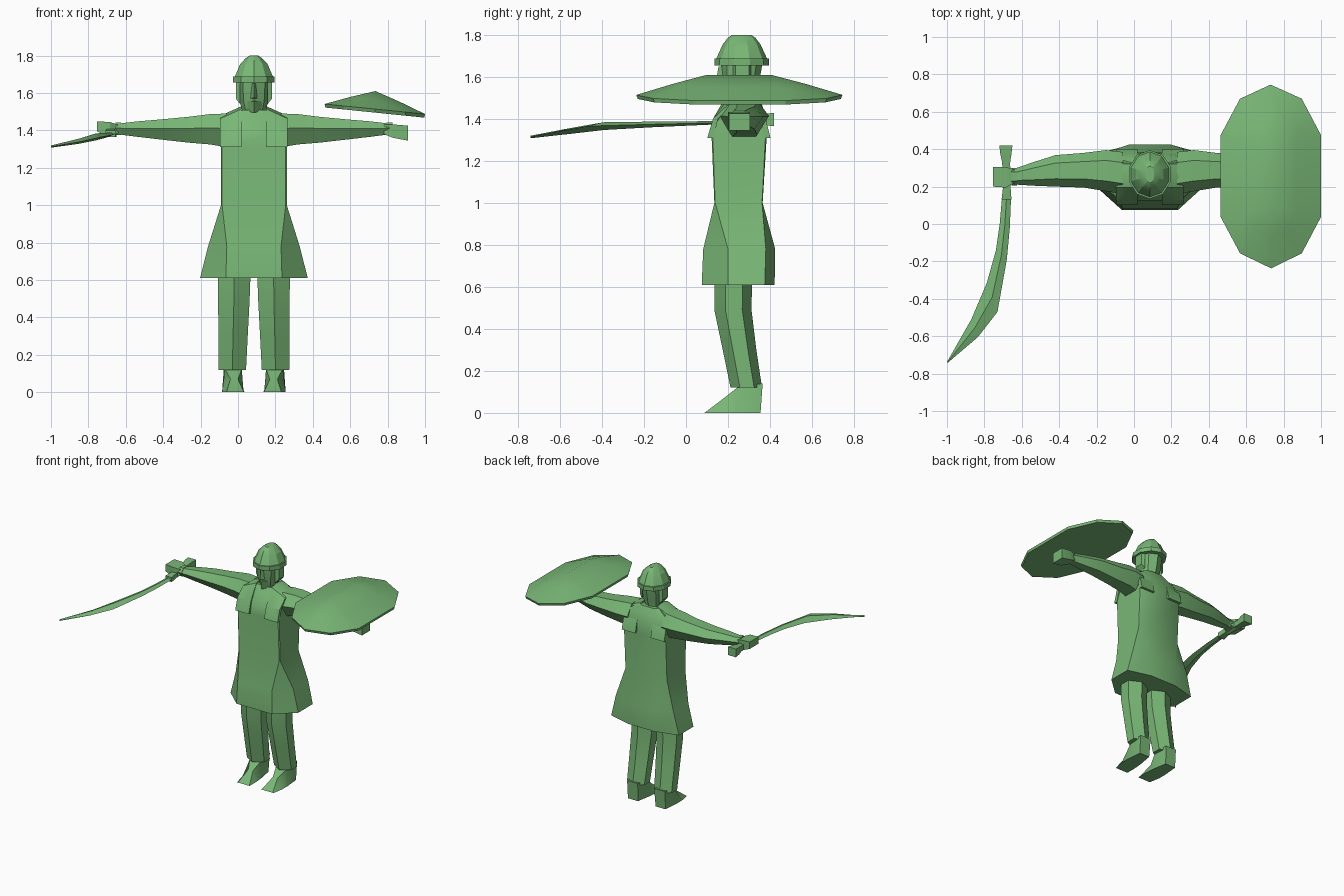
import bpy, bmesh, math
from mathutils import Vector

CX, CY = 0.085, 0.265   # body centre line, head centre depth

green = bpy.data.materials.new("green")
green.diffuse_color = (0.19, 0.47, 0.18, 1)


def loft(name, rings, mirror=False, angle=35):
    """Skin a list of equal-length point rings, cap both ends."""
    bm = bmesh.new()
    rows = []
    for ring in rings:
        rows.append([bm.verts.new((2 * CX - x if mirror else x, y, z)) for x, y, z in ring])
    n = len(rows[0])
    for a, b in zip(rows, rows[1:]):
        for i in range(n):
            j = (i + 1) % n
            bm.faces.new((a[i], a[j], b[j], b[i]))
    bm.faces.new(rows[0])
    bm.faces.new(rows[-1])
    bmesh.ops.remove_doubles(bm, verts=bm.verts, dist=0.0005)
    bmesh.ops.recalc_face_normals(bm, faces=bm.faces)
    me = bpy.data.meshes.new(name)
    bm.to_mesh(me)
    bm.free()
    me.materials.append(green)
    ob = bpy.data.objects.new(name, me)
    bpy.context.collection.objects.link(ob)
    bpy.ops.object.select_all(action='DESELECT')
    bpy.context.view_layer.objects.active = ob
    ob.select_set(True)
    bpy.ops.object.shade_smooth_by_angle(angle=math.radians(angle))
    return ob


def both(name, rings, angle=35):
    loft("left_" + name, rings, False, angle)
    loft("right_" + name, rings, True, angle)


def octagon(z, hx, hx_front, hx_back, y0, y1, y2, y3):
    """Chamfered box outline: front edge y0, side edges y1..y2, back edge y3."""
    right = [(hx_front, y0), (hx, y1), (hx, y2), (hx_back, y3)]
    pts = right + [(-x, y) for x, y in reversed(right)]
    return [(CX + x, y, z) for x, y in pts]


def oval(z, rx, ry, n=10, y=CY):
    return [(CX + rx * math.sin(2 * math.pi * i / n),
             y - ry * math.cos(2 * math.pi * i / n), z) for i in range(n)]


# Tunic: flared skirt, narrow waist, chest and sloping shoulders
loft("tunic", [
    octagon(0.61, 0.288, 0.150, 0.110, 0.075, 0.20, 0.375, 0.422),
    octagon(0.78, 0.245, 0.145, 0.110, 0.082, 0.20, 0.380, 0.425),
    octagon(1.00, 0.176, 0.170, 0.170, 0.135, 0.139, 0.362, 0.365),
    octagon(1.31, 0.177, 0.170, 0.170, 0.122, 0.128, 0.378, 0.384),
    octagon(1.39, 0.170, 0.150, 0.150, 0.135, 0.150, 0.365, 0.380),
    octagon(1.46, 0.160, 0.100, 0.100, 0.170, 0.195, 0.345, 0.365),
    octagon(1.51, 0.085, 0.050, 0.050, 0.195, 0.215, 0.325, 0.345),
])

# Shoulder straps: bands running from chest over the shoulder to the back
band = [(0.102, 1.31, 0), (0.128, 1.40, 0), (0.195, 1.475, 1), (0.25, 1.49, 1),
        (0.32, 1.48, 1), (0.380, 1.40, 0), (0.402, 1.31, 0)]


def strap_ring(x, rise):
    outer = [(x, y, z + rise * k) for y, z, k in band]
    inner = [(x, CY - 0.015 + (y - CY + 0.015) * 0.8, z - 0.02 * k) for y, z, k in reversed(band)]
    return outer + inner


both("shoulder_strap", [strap_ring(-0.095, -0.012), strap_ring(-0.035, 0.015),
                        strap_ring(0.02, 0.04)], 25)


# Arms: six-sided tapered sleeves held straight out
def arm_ring(x, y0, y1, z0, z1):
    yc, zc = (y0 + y1) / 2, (z0 + z1) / 2
    ry, rz = (y1 - y0) / 2, (z1 - z0) / 2
    return [(x, yc + ry * a, zc + rz * b) for a, b in
            [(-1, 0.1), (-0.5, 1), (0.5, 1), (1, 0.1), (0.5, -1), (-0.5, -1)]]


both("arm", [
    arm_ring(-0.06, 0.16, 0.385, 1.31, 1.490),
    arm_ring(-0.15, 0.175, 0.395, 1.325, 1.487),
    arm_ring(-0.27, 0.195, 0.38, 1.335, 1.472),
    arm_ring(-0.42, 0.20, 0.368, 1.352, 1.458),
    arm_ring(-0.54, 0.205, 0.33, 1.366, 1.448),
    arm_ring(-0.65, 0.212, 0.292, 1.38, 1.435),
])
both("cuff", [arm_ring(x, 0.207, 0.30, 1.376, 1.442) for x in (-0.625, -0.655)], 20)


# Hands: fists as tapered blocks
def block(x, y0, y1, z0, z1):
    return [(x, y0, z0), (x, y1, z0), (x, y1, z1), (x, y0, z1)]


loft("sword_hand", [block(-0.64, 0.22, 0.29, 1.385, 1.43),
                    block(-0.685, 0.195, 0.305, 1.365, 1.445),
                    block(-0.755, 0.20, 0.305, 1.395, 1.448)], angle=20)
loft("shield_hand", [block(-0.61, 0.22, 0.29, 1.38, 1.43),
                     block(-0.66, 0.20, 0.305, 1.36, 1.432),
                     block(-0.74, 0.205, 0.305, 1.345, 1.425)], mirror=True, angle=20)


# Curved sword: grip, guard and blade running forward along -y
def section(x0, x1, y0, y1, z0, z1):
    xm, ym = (x0 + x1) / 2, (y0 + y1) / 2
    return [(x0, y0, (z0 + z1) / 2), (xm, ym, z1), (x1, y1, (z0 + z1) / 2), (xm, ym, z0)]


def slab(y, x0, x1, z0, z1):
    return [(x0, y, z0), (x1, y, z0), (x1, y, z1), (x0, y, z1)]


loft("sword_grip", [slab(0.42, -0.72, -0.65, 1.365, 1.428),
                    slab(0.375, -0.715, -0.655, 1.37, 1.425),
                    slab(0.33, -0.705, -0.662, 1.375, 1.415),
                    slab(0.20, -0.70, -0.66, 1.372, 1.408),
                    slab(0.13, -0.708, -0.655, 1.365, 1.40)], angle=20)
loft("sword_blade", [
    section(-0.705, -0.657, 0.15, 0.15, 1.374, 1.390),
    section(-0.718, -0.664, 0.00, -0.02, 1.367, 1.388),
    section(-0.738, -0.680, -0.14, -0.19, 1.360, 1.387),
    section(-0.787, -0.730, -0.315, -0.47, 1.347, 1.384),
    section(-0.870, -0.835, -0.51, -0.605, 1.328, 1.355),
    section(-1.000, -0.996, -0.738, -0.742, 1.308, 1.320),
], angle=20)

# Shield: ten-sided tilted disc rising to a short ridge
rim = [(0.73, 0.745), (0.897, 0.67), (1.0, 0.475), (1.0, 0.038), (0.897, -0.157),
       (0.733, -0.237), (0.567, -0.157), (0.463, 0.038), (0.463, 0.475), (0.567, 0.67)]


def tilt(x, base):
    return base - (x - 0.463) * 0.1


ridge = [(0.735, 0.405 if y > 0.25 else 0.10, 1.61) for x, y in rim]
loft("shield", [[(0.73 + (x - 0.73) * 0.985, 0.254 + (y - 0.254) * 0.985, tilt(x, 1.522)) for x, y in rim],
                [(x, y, tilt(x, 1.541)) for x, y in rim],
                [((x + 0.735) / 2, (y + r[1]) / 2, (tilt(x, 1.541) + 1.61) / 2 + 0.003)
                 for (x, y), r in zip(rim, ridge)],
                ridge], angle=20)


# Legs: six-sided trousers with a front crease, slanting back to the ankle
def leg_ring(z, x0, x1, y0, y1):
    xc, d = (x0 + x1) / 2, y1 - y0
    return [(xc, y0, z), (x1, y0 + d * 0.3, z), (x1, y0 + d * 0.75, z),
            (xc, y1, z), (x0, y0 + d * 0.75, z), (x0, y0 + d * 0.3, z)]


both("leg", [leg_ring(0.66, -0.108, 0.068, 0.135, 0.315),
             leg_ring(0.49, -0.106, 0.062, 0.135, 0.312),
             leg_ring(0.30, -0.105, 0.052, 0.175, 0.335),
             leg_ring(0.12, -0.104, 0.043, 0.212, 0.362)], 40)


# Feet: wedge shoes, wide at the toe
def foot_ring(y, x0, x1, top0, top1, z):
    return [(x0, y, 0), (x1, y, 0), (top1, y + 0.01, z), (top0, y + 0.01, z)]


both("foot", [foot_ring(0.355, -0.075, 0.01, -0.075, 0.015, 0.14),
              foot_ring(0.24, -0.085, 0.03, -0.07, 0.02, 0.125),
              foot_ring(0.17, -0.085, 0.036, -0.04, 0.0, 0.07),
              foot_ring(0.088, -0.07, 0.036, -0.06, 0.03, 0.005)], 25)

# Head: neck, jaw and face
loft("head", [oval(1.46, 0.062, 0.062, 8), oval(1.51, 0.064, 0.070, 8, 0.26),
              oval(1.56, 0.078, 0.088, 8, 0.258), oval(1.67, 0.085, 0.100, 8)], angle=25)
loft("nose", [[(CX - 0.018, 0.175, 1.57), (CX, 0.142, 1.575), (CX + 0.018, 0.175, 1.57)],
              [(CX - 0.010, 0.172, 1.65), (CX, 0.155, 1.65), (CX + 0.010, 0.172, 1.65)]], angle=10)
loft("beard", [[(CX - 0.035, 0.21, 1.50), (CX, 0.165, 1.495), (CX + 0.035, 0.21, 1.50)],
               [(CX - 0.065, 0.215, 1.56), (CX, 0.155, 1.555), (CX + 0.065, 0.215, 1.56)]], angle=10)
both("cheek_flap", [block(-0.012, 0.235, 0.30, 1.57, 1.66),
                    block(0.012, 0.225, 0.31, 1.54, 1.66)], 10)

# Helmet: banded brim and faceted dome
loft("helmet_brim", [oval(z, 0.117, 0.130) for z in (1.655, 1.688)], angle=20)
loft("helmet_dome", [oval(1.685, 0.108, 0.122), oval(1.755, 0.077, 0.090),
                     oval(1.787, 0.045, 0.065), oval(1.80, 0.024, 0.045)], angle=20)
